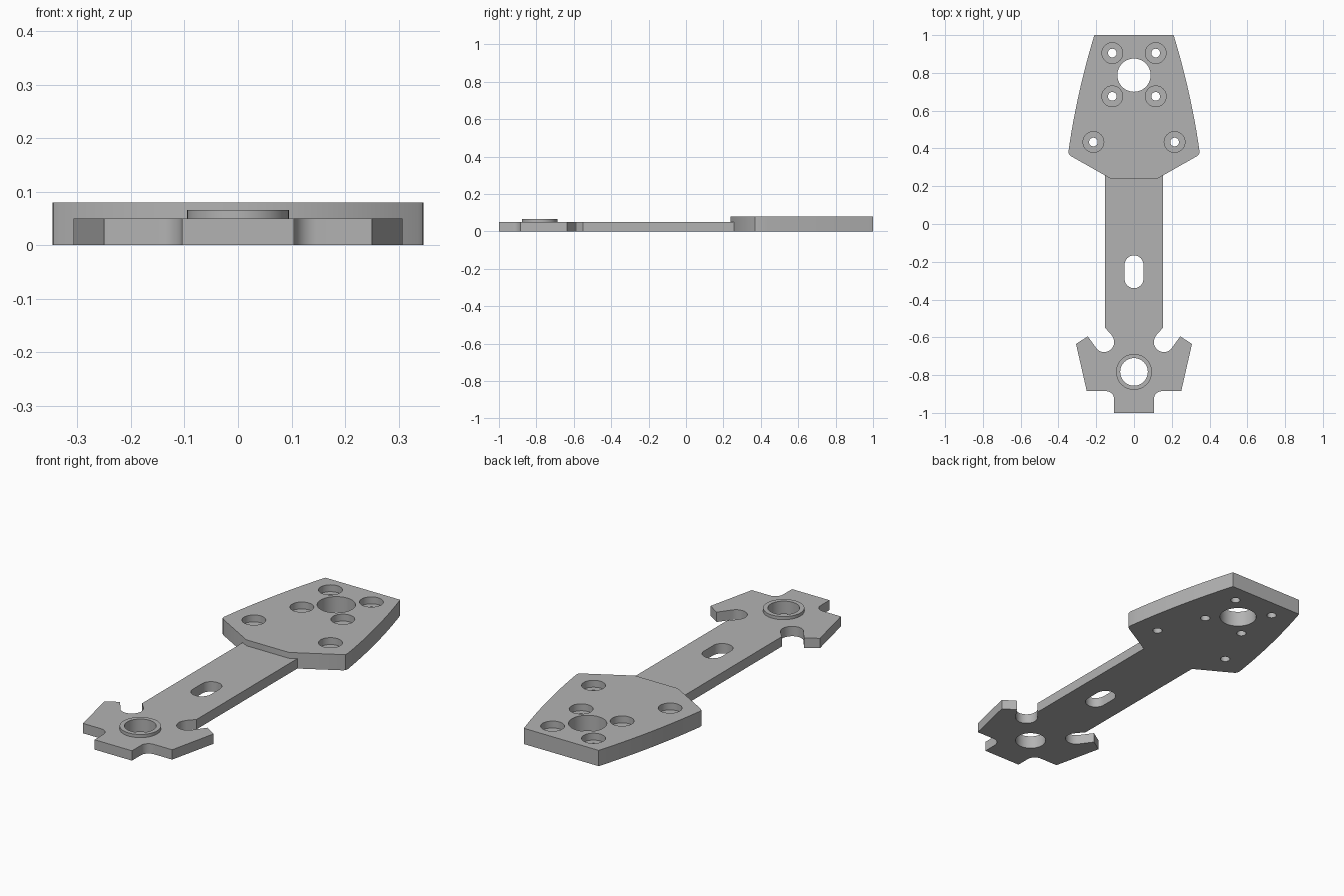
import bpy, bmesh
from math import sin, cos, radians

cube = bpy.data.objects.get("Cube")
if cube:
    bpy.data.objects.remove(cube, do_unlink=True)

grey = bpy.data.materials.new("plain grey")
grey.use_nodes = True
grey.diffuse_color = (0.45, 0.45, 0.45, 1)
grey.node_tree.nodes["Principled BSDF"].inputs["Base Color"].default_value = grey.diffuse_color


def arc(cx, cy, r, start, end, n=12):
    """Points along a circular arc, angles in degrees."""
    angles = [radians(start + (end - start) * i / n) for i in range(n + 1)]
    return [(cx + r * cos(a), cy + r * sin(a)) for a in angles]


def mirrored(half):
    """Close a right-hand outline with its reflection in x."""
    return half + [(-x, y) for x, y in reversed(half)]


def plate(name, outline, z0, z1, fillet=0, rounded=lambda a, b: True):
    """Extrude an outline and fillet the top edges chosen by the rule."""
    bm = bmesh.new()
    base = bm.faces.new([bm.verts.new((x, y, z0)) for x, y in outline])
    top = bmesh.ops.extrude_face_region(bm, geom=[base], use_keep_orig=True)["geom"]
    for v in top:
        if isinstance(v, bmesh.types.BMVert):
            v.co.z = z1
    bmesh.ops.recalc_face_normals(bm, faces=bm.faces)
    if fillet:
        edges = [e for e in bm.edges if all(v.co.z == z1 for v in e.verts)
                 and rounded(e.verts[0].co, e.verts[1].co)]
        bmesh.ops.bevel(bm, geom=edges, offset=fillet, offset_type='OFFSET',
                        segments=8, profile=0.5, affect='EDGES', clamp_overlap=False)
    mesh = bpy.data.meshes.new(name)
    bm.to_mesh(mesh)
    bm.free()
    mesh.materials.append(grey)
    ob = bpy.data.objects.new(name, mesh)
    bpy.context.collection.objects.link(ob)
    return ob


def activate(ob):
    bpy.ops.object.select_all(action='DESELECT')
    ob.select_set(True)
    bpy.context.view_layer.objects.active = ob


def cut(ob, outline, z0=-0.1, z1=0.2):
    """Remove a prism from a part."""
    cutter = plate("cutter", outline, z0, z1)
    cutter.hide_render = True
    mod = ob.modifiers.new("cut", 'BOOLEAN')
    mod.operation, mod.solver, mod.object = 'DIFFERENCE', 'EXACT', cutter
    activate(ob)
    bpy.ops.object.modifier_apply(modifier=mod.name)
    bpy.data.objects.remove(cutter, do_unlink=True)


def circle(x, y, r, n=40):
    return arc(x, y, r, 0, 360, n)[:-1]


# Head: bowed sides narrowing to the back, slanted shoulders at the neck
side = []
for i in range(13):
    t = i / 12
    side.append((0.21 + 0.137 * t + 0.05 * t * (1 - t), 1 - 0.615 * t))
head = plate("head_plate", mirrored(side + [(0.345, 0.37), (0.335, 0.36), (0.12, 0.238)]),
             0, 0.08, 0.04)
cut(head, circle(0, 0.788, 0.088, 56))
for x, y in ((0.115, 0.905), (0.115, 0.676), (0.215, 0.434)):
    for s in (1, -1):
        cut(head, circle(s * x, y, 0.055), 0.045)
        cut(head, circle(s * x, y, 0.023, 28))

# Shaft and notched foot in one plate
half = [(0.153, 0.26), (0.153, -0.55), (0.118, -0.588)]
half += arc(0.158, -0.625, 0.053, 138, 330, 20)
half += [(0.245, -0.595), (0.307, -0.635), (0.25, -0.885)]
half += arc(0.148, -0.928, 0.043, 90, 180, 8)
half += [(0.105, -1)]


def outer_edge(a, b):
    d = b - a
    long_side = abs(d.y) > 0.2
    front_end = a.y < -0.99 and b.y < -0.99
    return long_side or front_end


shaft = plate("shaft_and_foot", mirrored(half), 0, 0.05, 0.042, outer_edge)
cut(shaft, arc(0, -0.216, 0.05, 0, 180, 16) + arc(0, -0.29, 0.05, 180, 360, 16))
cut(shaft, circle(0, -0.783, 0.073, 56))

# Raised collar round the foot bore
collar = plate("bore_collar", circle(0, -0.783, 0.095, 56), 0.045, 0.066, 0.006)
cut(collar, circle(0, -0.783, 0.073, 56))

for ob in (head, shaft, collar):
    activate(ob)
    bpy.ops.object.shade_smooth_by_angle(angle=radians(30))
